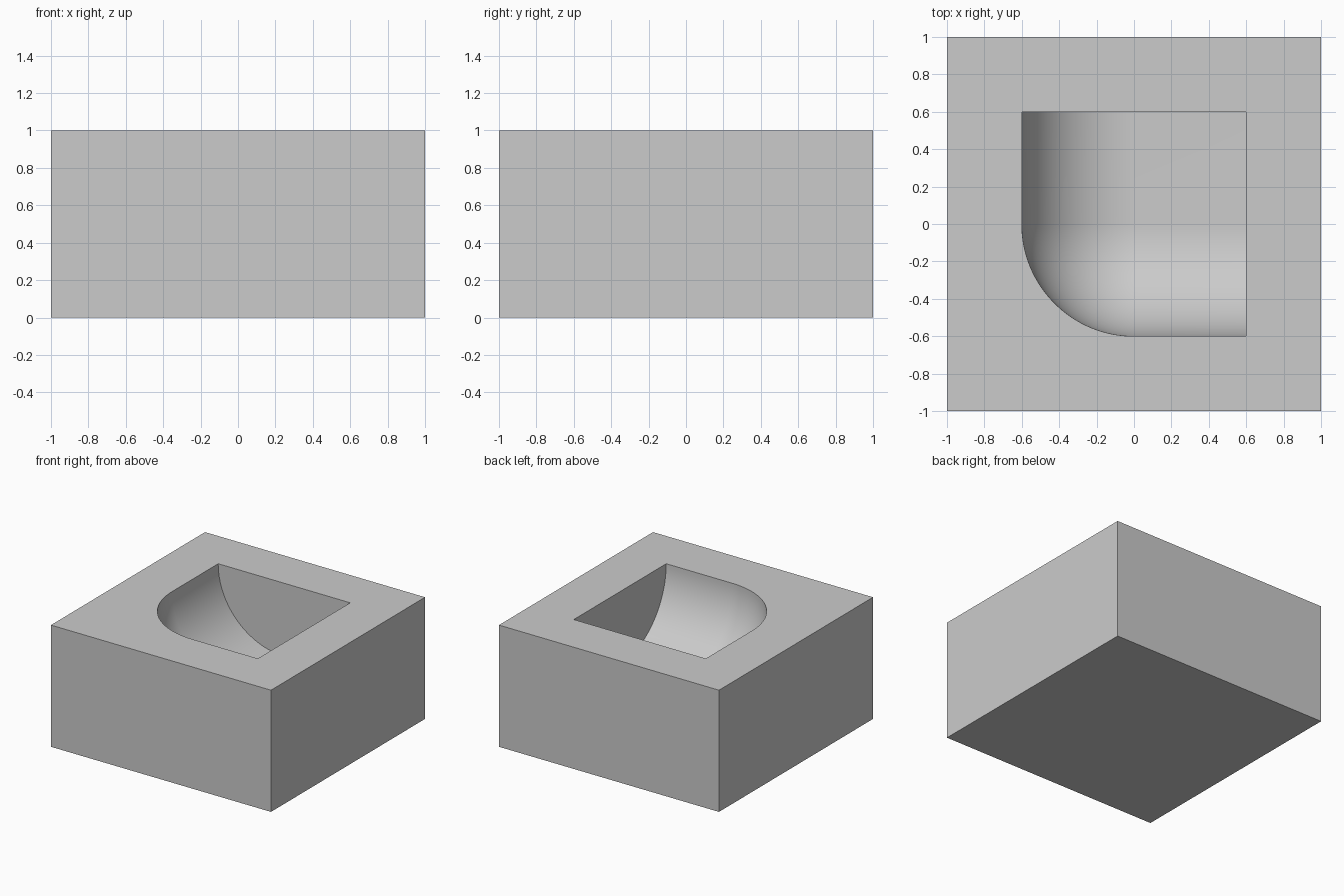
import bpy, bmesh
from math import cos, sin, pi

default = bpy.data.objects.get("Cube")
if default:
    bpy.data.objects.remove(default, do_unlink=True)

HALF, TOP, R, SEG = 1.0, 1.0, 0.6, 32

grey = bpy.data.materials.new("plain grey")
grey.use_nodes = True
colour = (0.6, 0.6, 0.6, 1)
grey.diffuse_color = colour
grey.node_tree.nodes["Principled BSDF"].inputs["Base Color"].default_value = colour

bm = bmesh.new()


def vert(x, y, z):
    return bm.verts.new((x, y, z))


# Outer block: bottom and four sides, with the top left open
corners = [(-HALF, -HALF), (HALF, -HALF), (HALF, HALF), (-HALF, HALF)]
low = [vert(x, y, 0) for x, y in corners]
high = [vert(x, y, TOP) for x, y in corners]
bm.faces.new(low[::-1])
for i in range(4):
    j = (i + 1) % 4
    bm.faces.new((low[i], low[j], high[j], high[i]))

# Pocket wall: a quarter circle swept along the left, round the corner, along the front
angles = [pi + pi / 2 * i / SEG for i in range(SEG + 1)]
stations = [(0, R, pi)] + [(0, 0, a) for a in angles] + [(R, 0, 1.5 * pi)]
rows = []
for cx, cy, a in stations:
    rows.append([vert(cx + R * cos(t) * cos(a), cy + R * cos(t) * sin(a), TOP - R * sin(t))
                 for t in (pi / 2 * k / SEG for k in range(SEG + 1))])
for a, b in zip(rows, rows[1:]):
    for k in range(SEG):
        bm.faces.new((a[k], b[k], b[k + 1], a[k + 1]))

# Pocket floor and the two upright end walls
floor_corner = vert(R, R, TOP - R)
rim_corner = vert(R, R, TOP)
first, last = rows[0], rows[-1]
bm.faces.new((rows[1][-1], last[-1], floor_corner, first[-1]))
bm.faces.new(first + [floor_corner, rim_corner])
bm.faces.new(last + [floor_corner, rim_corner])

# Top surface around the pocket, in two pieces
rim = [row[0] for row in rows]
bm.faces.new([high[3], high[0], high[1]] + rim[::-1])
bm.faces.new([high[3], rim[0], rim_corner, rim[-1], high[1], high[2]])

# Merge the pole of the rounded corner and tidy the normals
bmesh.ops.remove_doubles(bm, verts=bm.verts, dist=1e-5)
bmesh.ops.recalc_face_normals(bm, faces=bm.faces)

mesh = bpy.data.meshes.new("pocketed_block")
bm.to_mesh(mesh)
bm.free()
mesh.materials.append(grey)
block = bpy.data.objects.new("pocketed_block", mesh)
bpy.context.collection.objects.link(block)

# Smooth the curved pocket, keeping the hard edges
bpy.ops.object.select_all(action="DESELECT")
block.select_set(True)
bpy.context.view_layer.objects.active = block
bpy.ops.object.shade_smooth_by_angle(angle=pi / 6)
